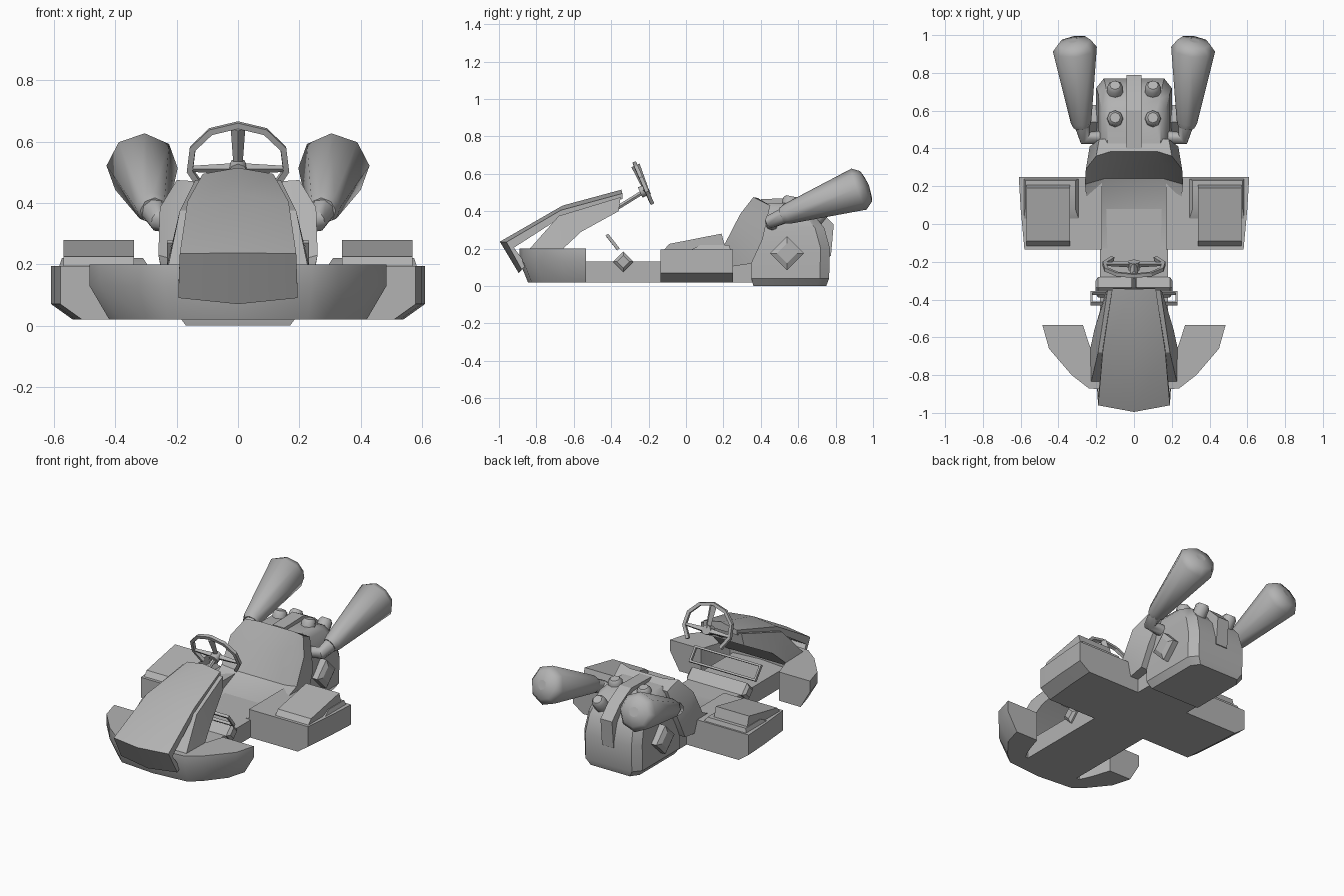
import bpy, bmesh, math
from mathutils import Vector

cube = bpy.data.objects.get("Cube")
if cube:
    bpy.data.objects.remove(cube, do_unlink=True)

grey = bpy.data.materials.new("plain_grey")
grey.use_nodes = True
colour = (0.45, 0.45, 0.45, 1)
grey.diffuse_color = colour
grey.node_tree.nodes["Principled BSDF"].inputs["Base Color"].default_value = colour


def finish(name, mesh, angle=30, mirror=False):
    obj = bpy.data.objects.new(name, mesh)
    bpy.context.collection.objects.link(obj)
    mesh.materials.clear()
    mesh.materials.append(grey)
    if mirror:
        obj.modifiers.new("Mirror", "MIRROR")
    bpy.ops.object.select_all(action="DESELECT")
    obj.select_set(True)
    bpy.context.view_layer.objects.active = obj
    bpy.ops.object.shade_smooth_by_angle(angle=math.radians(angle))
    return obj


def loft(name, rings, angle=30, mirror=False):
    """Skin closed rings of equal length and cap both ends."""
    bm = bmesh.new()
    rows = [[bm.verts.new(p) for p in ring] for ring in rings]
    n = len(rows[0])
    for a, b in zip(rows, rows[1:]):
        for i in range(n):
            j = (i + 1) % n
            bm.faces.new((a[i], a[j], b[j], b[i]))
    bm.faces.new(rows[0])
    bm.faces.new(rows[-1])
    bmesh.ops.recalc_face_normals(bm, faces=bm.faces)
    mesh = bpy.data.meshes.new(name)
    bm.to_mesh(mesh)
    bm.free()
    return finish(name, mesh, angle, mirror)


def rect(x0, x1, y0, y1, z):
    return [(x0, y0, z), (x1, y0, z), (x1, y1, z), (x0, y1, z)]


def tube(name, points, radii, rounds=0, closed=False, mirror=False):
    """Sweep a polygon along a path, with 4 + 2 * rounds sides."""
    curve = bpy.data.curves.new(name, "CURVE")
    curve.dimensions = "3D"
    curve.bevel_depth = 1
    curve.bevel_resolution = rounds
    curve.use_fill_caps = not closed
    spline = curve.splines.new("POLY")
    spline.points.add(len(points) - 1)
    spline.use_cyclic_u = closed
    for i, p in enumerate(points):
        spline.points[i].co = (*p, 1)
        spline.points[i].radius = radii[i] if isinstance(radii, list) else radii
    temp = bpy.data.objects.new(name + "_path", curve)
    bpy.context.collection.objects.link(temp)
    graph = bpy.context.evaluated_depsgraph_get()
    mesh = bpy.data.meshes.new_from_object(temp.evaluated_get(graph))
    bpy.data.objects.remove(temp, do_unlink=True)
    return finish(name, mesh, 50 if rounds else 30, mirror)


# Floor slab
loft("floor", [rect(-.18, .18, -.78, .37, z) for z in (.02, .13)])

# Crescent front bumper, undercut along its outer edge
half = [((.24, -.87), (.2, -.72)), ((.33, -.8), (.22, -.68)),
        ((.45, -.66), (.24, -.63)), ((.485, -.535), (.27, -.535))]
stations = [((-o[0], o[1]), (-i[0], i[1])) for o, i in reversed(half)]
stations += [((0, -.89), (0, -.74))] + half
rings = []
for o, i in stations:
    o, i = Vector(o), Vector(i)
    low = o.lerp(i, .3)
    rings.append([(*i, .02), (*i, .2), (*o, .2), (*o, .13), (*low, .02)])
loft("front_bumper", rings, 40)

# Hood panel: half width, centre (y, z), edge (y, z), inward offset
hood = [(.195, (-.895, .07), (-.88, .09), (.03, .02)),
        (.19, (-.995, .237), (-.96, .235), (.04, -.03)),
        (.165, (-.66, .43), (-.67, .405), (.015, -.03)),
        (.115, (-.345, .515), (-.34, .495), (0, -.03))]
rings = []
for w, c, e, d in hood:
    inner = (e[0] + d[0], e[1] + d[1])
    rings.append([(-w, *e), (0, *c), (w, *e), (w, *inner), (-w, *inner)])
loft("hood_panel", rings, 20)

# Cowl beneath the hood: (half width, y, z) of upper and lower edges
cowl = [((.235, -.87, .16), (.24, -.7, .16)),
        ((.19, -.68, .375), (.21, -.56, .29)),
        ((.14, -.35, .475), (.15, -.36, .4))]
loft("cowl", [[(-t[0], *t[1:]), t, b, (-b[0], *b[1:])] for t, b in cowl], 20)

# Steering wheel, spokes and column
def on_wheel(x, v):
    return (x, -.22 - .4 * v, .53 + .92 * v)

arc = [math.radians(-45 + 33.75 * k) for k in range(9)]
tube("steering_wheel", [on_wheel(.16 * math.cos(a), .135 * math.sin(a)) for a in arc], .014)
tube("upper_spoke", [on_wheel(0, -.02), on_wheel(0, .125)], [.014, .024])
tube("side_spoke", [on_wheel(.02, -.02), on_wheel(.15, -.02)], [.018, .01], mirror=True)
tube("wheel_hub", [(0, -.245, .5), (0, -.2, .52)], .03, 2)
tube("steering_column", [(0, -.38, .41), (0, -.21, .515)], .013, 1)

# Pedal frame and front axle
tube("pedal_frame", [(-.225, -.365, .2), (.225, -.365, .2),
                     (.225, -.42, .27), (-.225, -.42, .27)], .012, closed=True)


def axle(name, y, z, r, x0, x1):
    rings = []
    for x, s in ((x0, r), (x1, r), (x1 + .015, r * .6)):
        rings.append([(x, y + s, z), (x, y, z + s), (x, y - s, z), (x, y, z - s)])
    loft(name, rings, mirror=True)


axle("front_axle", -.335, .13, .055, 0, .19)
axle("rear_axle", .54, .175, .09, 0, .235)

# Bucket seat: half width, centre, edge and underside (y, z)
seat = [(.235, (-.13, .13), (-.13, .145), (-.13, .08)),
        (.245, (.08, .13), (.08, .16), (.08, .08)),
        (.26, (.24, .2), (.21, .23), (.35, .12)),
        (.255, (.32, .36), (.29, .385), (.41, .25)),
        (.2, (.385, .47), (.36, .475), (.45, .43))]
rings = []
for w, c, e, u in seat:
    rings.append([(-w, *e), (-.6 * w, *c), (.6 * w, *c), (w, *e),
                  (.92 * w, *u), (-.92 * w, *u)])
loft("seat", rings, 35)

# Side pods with a raised lid
rings = []
for y, x in ((-.135, .58), (.08, .6), (.25, .61)):
    rings.append([(.17, y, .02), (x - .07, y, .02), (x, y, .07),
                  (x, y, .195), (.17, y, .195)])
loft("side_pod", rings, mirror=True)
loft("pod_step", [rect(.29, .585, .02, .24, .19), rect(.31, .575, .08, .23, .22)], mirror=True)
lid = [(-.12, .19, .2), (-.09, .225, .23), (.19, .28, .28), (.215, .19, .2)]
rings = [[(x, y, z) for y, z, _ in lid] for x in (.335, .575)]
rings = [[(x0, y, z) for y, z, _ in lid] for x0 in (.34, .57)]
loft("pod_lid", rings, 15, mirror=True)

# Engine block stacked from horizontal levels with cut rear corners
rings = []
for w, y0, y1, z in ((.17, .36, .75, 0), (.2, .35, .765, .04), (.2, .35, .77, .2),
                     (.19, .36, .74, .31), (.17, .38, .66, .41), (.14, .4, .58, .445)):
    rings.append([(-w, y0, z), (w, y0, z), (w, y1 - .05, z), (w * .8, y1, z),
                  (-w * .8, y1, z), (-w, y1 - .05, z)])
loft("engine", rings, 35)

# Strap over the engine
strap = [(.4, .465), (.6, .47), (.71, .41), (.79, .33), (.775, .16),
         (.73, .16), (.73, .3), (.67, .36), (.58, .42), (.4, .42)]
loft("engine_strap", [[(x, y, z) for y, z in strap] for x in (-.04, .04)])

# Four bolts on the engine
for label, y, z, lean in (("front", .55, .42, .01), ("rear", .69, .355, .035)):
    tube(label + "_bolt", [(.1, y, z), (.1, y + lean, z + .045), (.1, y + lean * 1.3, z + .06)],
         [.042, .042, .028], 2, mirror=True)

# Exhausts: elbow and flared pipe
tube("exhaust_elbow", [(.17, .46, .33), (.26, .455, .345), (.278, .54, .382)],
     [.035, .038, .045], 2, mirror=True)
tube("exhaust_pipe", [(.275, .515, .375), (.28, .54, .385), (.313, .925, .518),
                      (.317, .962, .533), (.319, .972, .537)],
     [.045, .055, .117, .088, .03], 2, mirror=True)
